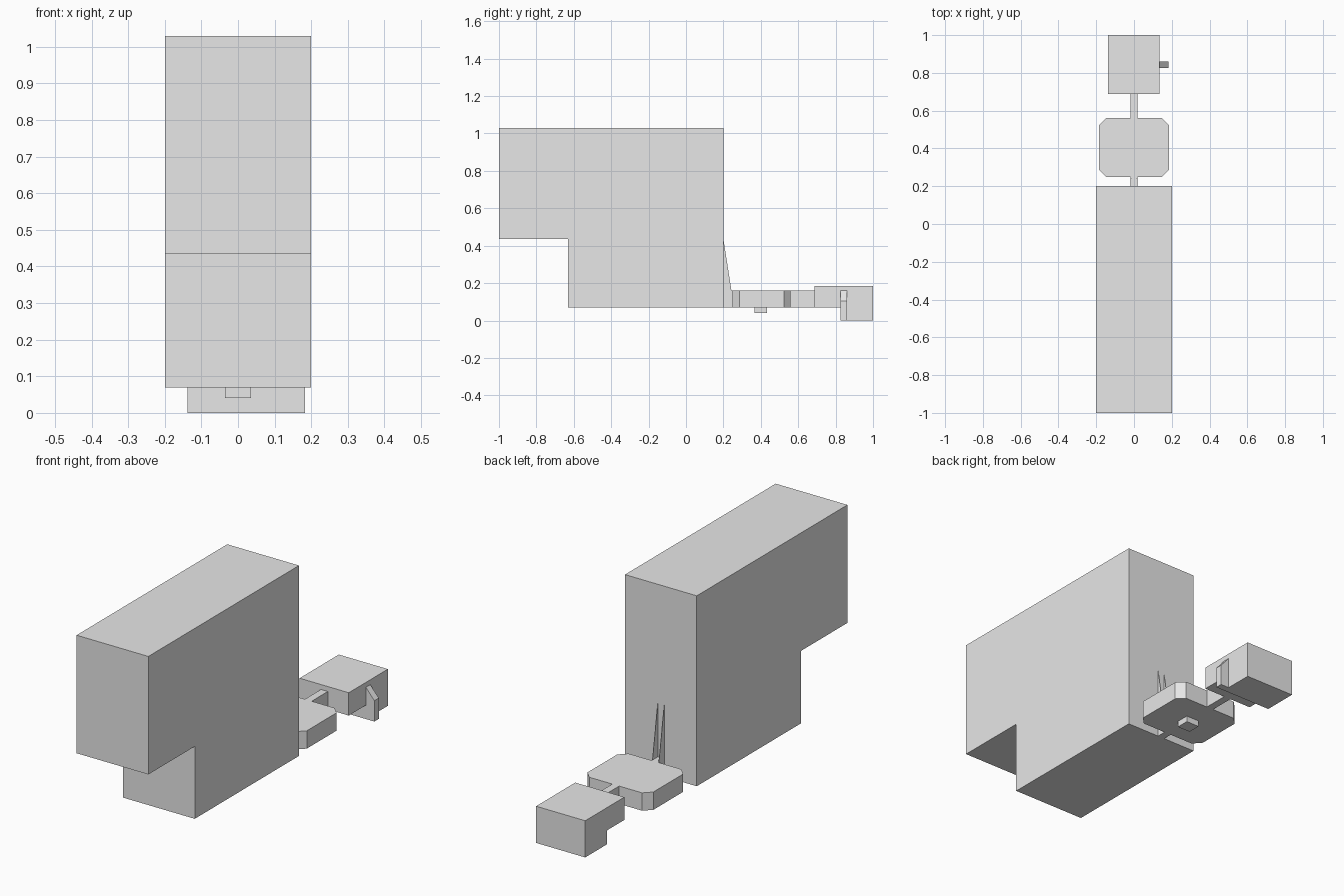
import bpy
import bmesh
from mathutils import Vector

default = bpy.data.objects.get("Cube")
if default:
    bpy.data.objects.remove(default, do_unlink=True)

GREY = (0.8, 0.8, 0.8, 1.0)
mat = bpy.data.materials.new("plain_grey")
mat.use_nodes = True
mat.diffuse_color = GREY
for node in mat.node_tree.nodes:
    if node.type == 'BSDF_PRINCIPLED':
        node.inputs["Base Color"].default_value = GREY


def prism(name, profile, axis, start, end):
    """Extrude a 2D profile along an axis; the profile uses the other two axes in order."""
    def place(p):
        co = list(p)
        co.insert("xyz".index(axis), start)
        return co

    bm = bmesh.new()
    face = bm.faces.new([bm.verts.new(place(p)) for p in profile])
    ext = bmesh.ops.extrude_face_region(bm, geom=[face], use_keep_orig=True)
    move = Vector([end - start if a == axis else 0 for a in "xyz"])
    verts = [g for g in ext["geom"] if isinstance(g, bmesh.types.BMVert)]
    bmesh.ops.translate(bm, vec=move, verts=verts)
    bmesh.ops.recalc_face_normals(bm, faces=bm.faces)
    mesh = bpy.data.meshes.new(name)
    bm.to_mesh(mesh)
    bm.free()
    mesh.materials.append(mat)
    obj = bpy.data.objects.new(name, mesh)
    bpy.context.collection.objects.link(obj)
    return obj


def box(name, x0, x1, y0, y1, z0, z1):
    return prism(name, [(x0, y0), (x1, y0), (x1, y1), (x0, y1)], "z", z0, z1)


BASE, DECK, STEP = 0.07, 0.16, 0.435   # underside, plate top, overhang height
BODY_BACK, PLATE_FRONT, PLATE_BACK, BLOCK_FRONT = 0.2, 0.248, 0.56, 0.688
NECK = 0.019

# Tall body with the overhanging front
prism("main_body",
      [(-1, STEP), (-0.63, STEP), (-0.63, BASE), (BODY_BACK, BASE),
       (BODY_BACK, 1.03), (-1, 1.03)], "x", -0.2, 0.2)

# Flat plate with cut corners
w, c = 0.184, 0.037
octagon = [(-w + c, PLATE_FRONT), (w - c, PLATE_FRONT),
           (w, PLATE_FRONT + c), (w, PLATE_BACK - c),
           (w - c, PLATE_BACK), (-w + c, PLATE_BACK),
           (-w, PLATE_BACK - c), (-w, PLATE_FRONT + c)]
prism("middle_plate", octagon, "z", BASE, DECK)
box("plate_foot", -0.036, 0.036, 0.367, 0.433, 0.04, BASE)

# Narrow necks joining the parts
box("front_neck", -NECK, NECK, BODY_BACK, PLATE_FRONT, BASE, DECK)
box("rear_neck", -NECK, NECK, PLATE_BACK, BLOCK_FRONT, BASE, DECK)

# Pair of thin gussets against the body
gusset = [(BODY_BACK, DECK), (PLATE_FRONT - 0.005, DECK), (BODY_BACK, STEP)]
for side, s in (("left", 1), ("right", -1)):
    prism(side + "_gusset", gusset, "x", s * NECK, s * (NECK - 0.002))

# Rear block with a stepped underside
prism("rear_block",
      [(BLOCK_FRONT, BASE), (0.825, BASE), (0.825, 0), (1, 0),
       (1, 0.185), (BLOCK_FRONT, 0.185)], "x", -0.138, 0.136)

# Side tab with a sloping top
prism("side_tab", [(0.136, 0), (0.183, 0), (0.183, 0.105), (0.136, DECK)],
      "y", 0.825, 0.86)
